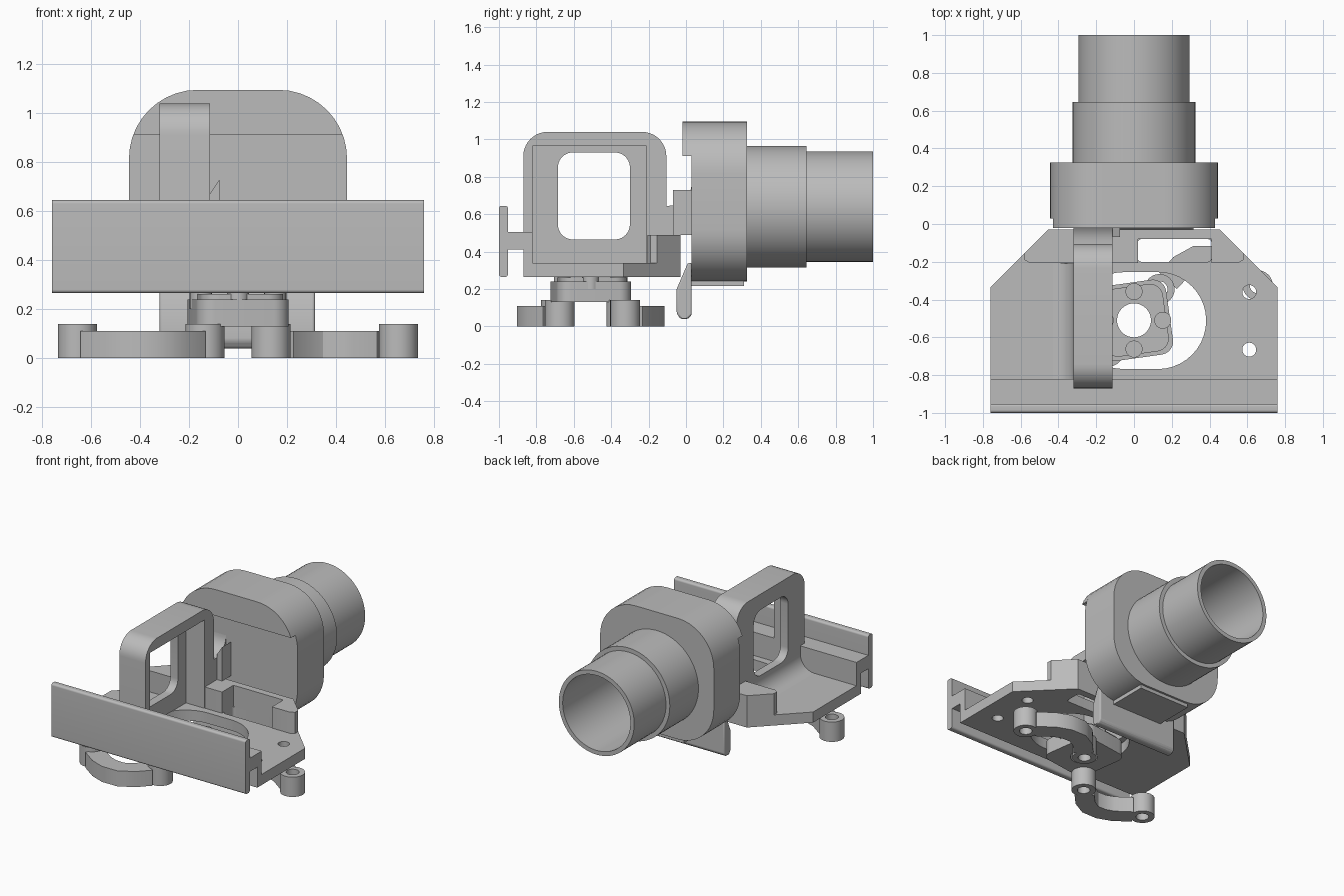
import bpy, bmesh, math
from mathutils import Vector

if "Cube" in bpy.data.objects:
    bpy.data.objects.remove(bpy.data.objects["Cube"], do_unlink=True)

grey = bpy.data.materials.new("plain grey")
grey.use_nodes = True
colour = (0.5, 0.5, 0.5, 1)
grey.diffuse_color = colour
grey.node_tree.nodes["Principled BSDF"].inputs["Base Color"].default_value = colour


# Outline helpers
def arc(cu, cv, r, a0, a1, n=10):
    steps = [math.radians(a0 + (a1 - a0) * i / n) for i in range(n + 1)]
    return [(cu + r * math.cos(a), cv + r * math.sin(a)) for a in steps]


def circle(cu, cv, r, n=48):
    return arc(cu, cv, r, 0, 360, n)[:-1]


def rrect(u0, u1, v0, v1, r):
    return (arc(u1 - r, v1 - r, r, 0, 90) + arc(u0 + r, v1 - r, r, 90, 180)
            + arc(u0 + r, v0 + r, r, 180, 270) + arc(u1 - r, v0 + r, r, 270, 360))


def rect(u0, u1, v0, v1):
    return [(u0, v0), (u1, v0), (u1, v1), (u0, v1)]


def ribbon(path, width):
    pts = [Vector(p) for p in path]
    left, right = [], []
    for i, p in enumerate(pts):
        d = (pts[min(i + 1, len(pts) - 1)] - pts[max(i - 1, 0)]).normalized()
        side = Vector((-d.y, d.x)) * width / 2
        left.append(tuple(p + side))
        right.append(tuple(p - side))
    return left + right[::-1]


# Extrude an outline with holes along one axis
def prism(name, axis, lo, hi, outline, *holes, bevel=0):
    curve = bpy.data.curves.new(name, "CURVE")
    curve.dimensions = "2D"
    curve.fill_mode = "BOTH"
    curve.extrude = (hi - lo) / 2
    for ring in (outline, *holes):
        spline = curve.splines.new("POLY")
        spline.points.add(len(ring) - 1)
        for point, (u, v) in zip(spline.points, ring):
            point.co = (u, v, 0, 1)
        spline.use_cyclic_u = True
    temp = bpy.data.objects.new(name + " helper", curve)
    mesh = bpy.data.meshes.new_from_object(temp)
    bpy.data.objects.remove(temp)
    bpy.data.curves.remove(curve)
    bm = bmesh.new()
    bm.from_mesh(mesh)
    bmesh.ops.remove_doubles(bm, verts=bm.verts, dist=1e-5)
    for vert in bm.verts:
        u, v, w = vert.co
        w += (lo + hi) / 2
        vert.co = {"z": (u, v, w), "y": (u, w, v), "x": (w, u, v)}[axis]
    bmesh.ops.recalc_face_normals(bm, faces=bm.faces)
    bm.to_mesh(mesh)
    bm.free()
    mesh.name = name
    mesh.materials.clear()
    mesh.materials.append(grey)
    obj = bpy.data.objects.new(name, mesh)
    bpy.context.collection.objects.link(obj)
    if bevel:
        mod = obj.modifiers.new("rounding", "BEVEL")
        mod.width = bevel
        mod.segments = 3
    bpy.ops.object.select_all(action="DESELECT")
    obj.select_set(True)
    bpy.context.view_layer.objects.active = obj
    bpy.ops.object.shade_smooth_by_angle(angle=math.radians(30))
    return obj


# Front plate and its rail
prism("front_plate", "x", -0.76, 0.76, rrect(-1.0, -0.952, 0.265, 0.645, 0.015))
prism("rail_web", "x", -0.76, 0.76,
      [(-0.955, 0.41), (-0.87, 0.41), (-0.87, 0.265), (-0.82, 0.265),
       (-0.82, 0.505), (-0.955, 0.505)])

# Base plate with openings
slot = rrect(0.02, 0.41, -0.205, -0.08, 0.02)
base = [(-0.76, -0.83), (0.76, -0.83), (0.76, -0.335), (0.455, -0.03),
        (-0.455, -0.03), (-0.76, -0.335)]
prism("base_plate", "z", 0.265, 0.34, base,
      rrect(-0.31, 0.382, -0.768, -0.255, 0.256), rrect(0.02, 0.41, -0.2, -0.08, 0.02),
      circle(0.61, -0.36, 0.037, 24), circle(0.61, -0.665, 0.037, 24))
prism("rear_block", "z", 0.34, 0.49,
      [(-0.55, -0.207), (0.02, -0.207), (0.02, -0.08), (0.41, -0.08), (0.41, -0.207),
       (0.55, -0.207), (0.58, -0.19), (0.58, -0.155), (0.455, -0.03),
       (-0.455, -0.03), (-0.58, -0.155), (-0.58, -0.19)])

# Upright frame: windowed wall, rim and bridge to the housing
outer = ([(-0.87, 0.34), (-0.105, 0.34)] + arc(-0.235, 0.91, 0.13, 0, 90)
         + arc(-0.74, 0.91, 0.13, 90, 180))
window = rrect(-0.685, -0.3, 0.465, 0.93, 0.08)
prism("frame_wall", "x", -0.32, -0.26, outer, window)
rim = outer[1:] + [(-0.87, 0.34), (-0.82, 0.34), (-0.82, 0.965), (-0.21, 0.965), (-0.21, 0.34)]
prism("frame_rim", "x", -0.26, -0.115, rim)
prism("frame_foot", "y", -0.82, -0.21,
      [(-0.32, 0.34)] + arc(-0.43, 0.45, 0.11, 0, -90))
prism("bridge", "x", -0.32, -0.115,
      [(-0.11, 0.49), (0.04, 0.49)] + arc(-0.09, 0.765, 0.12, 0, -90) + [(-0.11, 0.645)])
prism("bridge_gusset", "y", -0.07, 0.04, [(-0.115, 0.49), (-0.075, 0.49),
                                          (-0.075, 0.73), (-0.115, 0.67)])

# Housing with lip, lower flap and bottom boss
shell = rrect(-0.445, 0.445, 0.24, 1.095, 0.28)
bore = circle(0, 0.64, 0.265, 64)
prism("housing_front", "y", 0.03, 0.1, shell)
prism("housing_shell", "y", 0.1, 0.325, shell, bore)
lip = [p for p in shell if p[1] > 0.915]
prism("housing_lip", "y", -0.02, 0.03, [(0.428, 0.91)] + lip + [(-0.428, 0.91)])
prism("lower_flap", "x", -0.32, 0.315,
      [(0.03, 0.34), (0.03, 0.06), (0.01, 0.04), (-0.03, 0.04), (-0.05, 0.07),
       (-0.05, 0.2), (0.01, 0.34)], bevel=0.012)
prism("bottom_boss", "y", 0.03, 0.31, rect(-0.2, 0.2, 0.215, 0.3))

# Tubes
prism("wide_tube", "y", 0.325, 0.645, circle(0, 0.64, 0.325, 64), bore)
prism("narrow_tube", "y", 0.645, 1.0, circle(0, 0.64, 0.295, 64), bore)

# Turning hub under the base plate
cx, cy = 0, -0.51
hole = circle(cx, cy, 0.09, 32)


def turned(points, degrees):
    c, s = math.cos(math.radians(degrees)), math.sin(math.radians(degrees))
    return [(cx + u * c - v * s, cy + u * s + v * c) for u, v in points]


prism("hub_body", "z", 0.13, 0.24, turned(rrect(-0.19, 0.19, -0.2, 0.2, 0.07), 8), hole)
prism("hub_cap", "z", 0.24, 0.262, turned(rrect(-0.17, 0.17, -0.18, 0.18, 0.07), 8), hole)
for i in range(4):
    a = math.pi / 2 * i
    prism(f"hub_pin_{i + 1}", "z", 0.2, 0.28,
          circle(cx + 0.152 * math.cos(a), cy + 0.152 * math.sin(a), 0.045, 24))

# Two bent link arms, one turned half way round the hub
path = [(0.18, -0.30), (0.25, -0.225), (0.33, -0.18), (0.42, -0.18), (0.5, -0.21), (0.605, -0.285)]
for side, flip in (("left", 1), ("right", -1)):
    def place(p):
        return (cx + flip * (p[0] - cx), cy + flip * (p[1] - cy))
    prism(side + "_link_arm", "z", 0, 0.11, ribbon([place(p) for p in path], 0.13))
    for part, centre in (("inner", (0.135, -0.345)), ("outer", (0.655, -0.325))):
        u, v = place(centre)
        prism(f"{side}_{part}_boss", "z", 0, 0.14, circle(u, v, 0.08, 32), circle(u, v, 0.042, 32))
